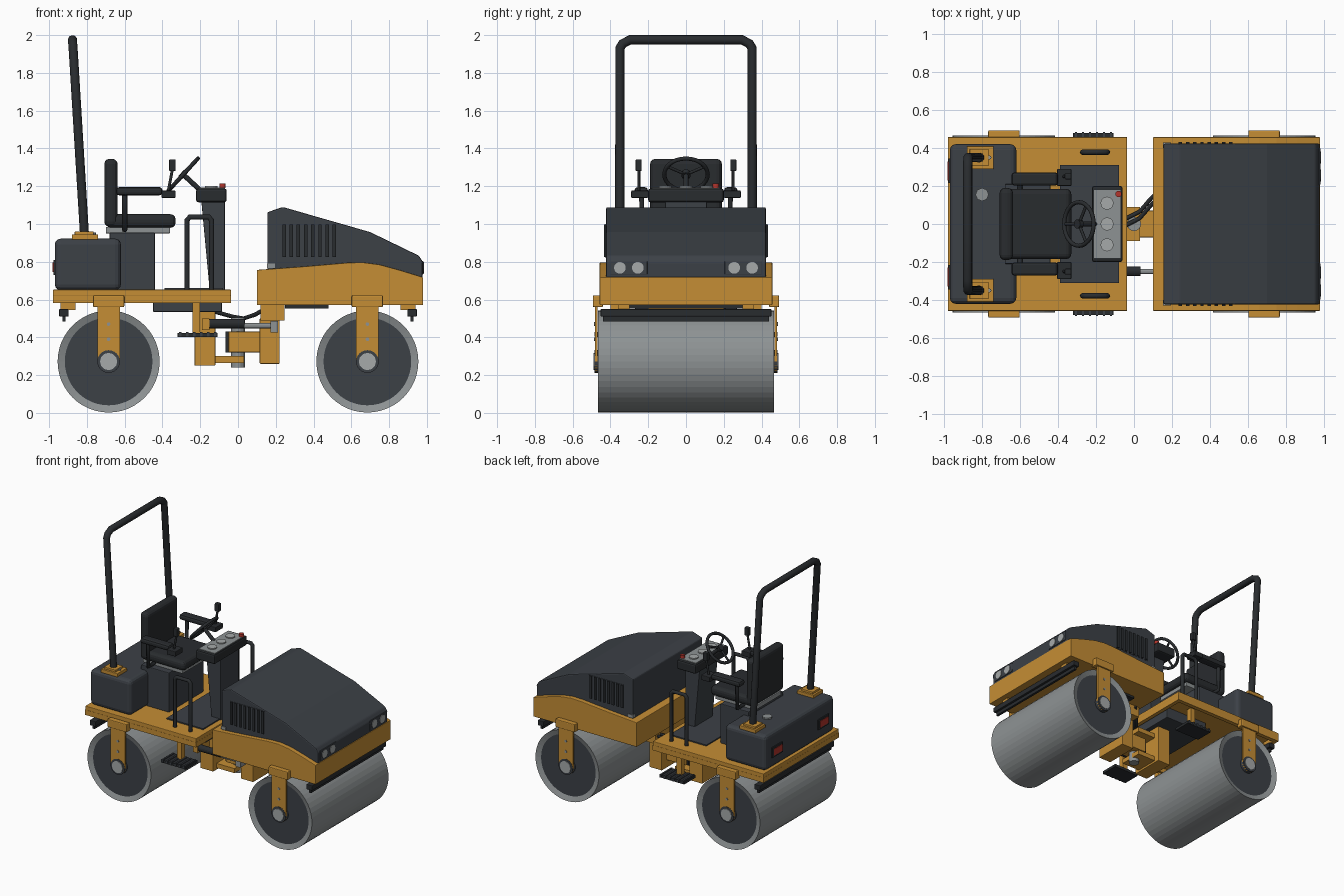
import bpy, bmesh, math
from mathutils import Vector

if "Cube" in bpy.data.objects:
    bpy.data.objects.remove(bpy.data.objects["Cube"])


def material(name, r, g, b):
    m = bpy.data.materials.new(name)
    m.diffuse_color = (r, g, b, 1)
    m.use_nodes = True
    m.node_tree.nodes["Principled BSDF"].inputs["Base Color"].default_value = m.diffuse_color
    return m


YELLOW = material("amber_paint", 0.56, 0.27, 0.035)
DARK = material("charcoal", 0.045, 0.052, 0.062)
BLACK = material("black_rubber", 0.022, 0.025, 0.028)
STEEL = material("drum_steel", 0.27, 0.29, 0.295)
LIGHT = material("light_grey", 0.38, 0.40, 0.40)
RED = material("red", 0.45, 0.035, 0.025)


def finish(name, bm, mats, bevel=0, segs=2):
    bmesh.ops.recalc_face_normals(bm, faces=bm.faces)
    me = bpy.data.meshes.new(name)
    bm.to_mesh(me)
    bm.free()
    ob = bpy.data.objects.new(name, me)
    bpy.context.collection.objects.link(ob)
    for m in mats if isinstance(mats, list) else [mats]:
        me.materials.append(m)
    if bevel:
        b = ob.modifiers.new("bevel", "BEVEL")
        b.width, b.segments, b.limit_method = bevel, segs, "ANGLE"
    return ob


def box(name, x, y, z, mat, bevel=0, segs=2):
    bm = bmesh.new()
    bmesh.ops.create_cube(bm, size=1)
    for v in bm.verts:
        v.co = [r[0] if c < 0 else r[1] for c, r in zip(v.co, (x, y, z))]
    return finish(name, bm, mat, bevel, segs)


def cyl(name, p0, p1, r, mat, n=24, bevel=0):
    p0, p1 = Vector(p0), Vector(p1)
    bm = bmesh.new()
    bmesh.ops.create_cone(bm, cap_ends=True, segments=n, radius1=r, radius2=r, depth=(p1 - p0).length)
    q = Vector((0, 0, 1)).rotation_difference(p1 - p0)
    for v in bm.verts:
        v.co = q @ v.co + (p0 + p1) / 2
    return finish(name, bm, mat, bevel)


def extrude(name, pts, y0, y1, mat, bevel=0):
    """Side profile of (x, z) points swept along y."""
    bm = bmesh.new()
    f = bm.faces.new([bm.verts.new((x, y0, z)) for x, z in pts])
    g = bmesh.ops.extrude_face_region(bm, geom=[f])["geom"]
    bmesh.ops.translate(bm, vec=(0, y1 - y0, 0), verts=[v for v in g if isinstance(v, bmesh.types.BMVert)])
    return finish(name, bm, mat, bevel)


def tube(name, pts, r, mat, closed=False):
    cu = bpy.data.curves.new(name, "CURVE")
    cu.dimensions, cu.bevel_depth, cu.bevel_resolution = "3D", r, 3
    cu.use_fill_caps = not closed
    sp = cu.splines.new("POLY")
    sp.points.add(len(pts) - 1)
    for p, c in zip(sp.points, pts):
        p.co = (*c, 1)
    sp.use_cyclic_u = closed
    cu.materials.append(mat)
    ob = bpy.data.objects.new(name, cu)
    bpy.context.collection.objects.link(ob)
    bpy.ops.object.select_all(action="DESELECT")
    ob.select_set(True)
    bpy.context.view_layer.objects.active = ob
    bpy.ops.object.convert(target="MESH")
    return ob


# drums, yokes and scrapers at both ends
for end, s in (("front", 1), ("rear", -1)):
    cx, cz = 0.685 * s, 0.272
    bm = bmesh.new()
    bmesh.ops.create_cone(bm, cap_ends=True, segments=48, radius1=0.27, radius2=0.27, depth=0.93)
    caps = [f for f in bm.faces if len(f.verts) > 4]
    bmesh.ops.inset_individual(bm, faces=caps, thickness=0.038)
    for f in caps:
        f.material_index = 1
        for v in f.verts:
            v.co.z *= 0.97
    for v in bm.verts:
        v.co = (v.co.x + cx, v.co.z, v.co.y + cz)
    finish(end + "_drum", bm, [STEEL, DARK])
    for side in (1, -1):
        y = lambda v: v * side
        arc = [(cx + 0.06 * math.cos(a), cz + 0.06 * math.sin(a)) for a in [math.pi * (1 + i / 10) for i in range(11)]]
        extrude(end + "_yoke_leg", arc + [(cx + 0.06, 0.58), (cx - 0.06, 0.58)], y(0.468), y(0.483), YELLOW)
        box(end + "_yoke_head", (cx - 0.083, cx + 0.083), sorted((y(0.44), y(0.493))), (0.56, 0.622), YELLOW, 0.006)
        cyl(end + "_hub_ring", (cx, y(0.44), cz), (cx, y(0.485), cz), 0.06, DARK)
        cyl(end + "_hub", (cx, y(0.46), cz), (cx, y(0.49), cz), 0.046, LIGHT, 12)
        for z in (0.39, 0.47):
            cyl(end + "_yoke_bolt", (cx, y(0.48), z), (cx, y(0.487), z), 0.01, STEEL, 8)
        box(end + "_scraper_bracket", sorted((0.86 * s, 0.94 * s)), sorted((y(0.3), y(0.36))), (0.545, 0.585), YELLOW)
    box(end + "_scraper", sorted((0.897 * s, 0.947 * s)), (-0.452, 0.452), (0.51, 0.55), BLACK, 0.005)
    box(end + "_scraper_blade", sorted((0.912 * s, 0.93 * s)), (-0.44, 0.44), (0.485, 0.515), BLACK)

# rear platform with a hollow underside
box("platform", (-0.98, -0.037), (-0.457, 0.457), (0.62, 0.652), YELLOW, 0.004)
for s in (1, -1):
    box("platform_side_rim", (-0.98, -0.037), sorted((0.425 * s, 0.457 * s)), (0.583, 0.622), YELLOW)
for x in (-0.98, -0.067):
    box("platform_end_rim", (x, x + 0.03), (-0.43, 0.43), (0.583, 0.622), YELLOW)
box("under_tray", (-0.45, -0.085), (-0.27, 0.27), (0.535, 0.622), DARK, 0.005)
box("floor_mat", (-0.39, -0.08), (-0.31, 0.31), (0.65, 0.661), DARK)

# rear tank, cap and tail lights
box("rear_tank", (-0.97, -0.62), (-0.42, 0.42), (0.65, 0.922), DARK, 0.03, 3)
cyl("fuel_cap", (-0.8, 0.155, 0.915), (-0.8, 0.155, 0.935), 0.035, STEEL, 8)
for s in (1, -1):
    box("tail_light_housing", (-0.978, -0.96), sorted((0.215 * s, 0.345 * s)), (0.73, 0.81), BLACK, 0.003)
    box("tail_light", (-0.982, -0.97), sorted((0.23 * s, 0.33 * s)), (0.745, 0.795), RED)
    # roll bar feet
    box("roll_bar_foot", (-0.88, -0.74), sorted((0.29 * s, 0.41 * s)), (0.918, 0.945), YELLOW, 0.003)
    box("roll_bar_collar", (-0.865, -0.765), sorted((0.305 * s, 0.395 * s)), (0.94, 0.96), YELLOW, 0.003)
    cyl("foot_bolt", (-0.762, 0.35 * s, 0.94), (-0.762, 0.35 * s, 0.955), 0.011, STEEL, 8)

# roll bar
half = [(-0.812, 0.35, 0.93), (-0.873, 0.35, 1.93), (-0.875, 0.335, 1.955), (-0.876, 0.295, 1.975)]
tube("roll_bar", half + [(x, -y, z) for x, y, z in reversed(half)], 0.025, BLACK)

# seat
box("seat_pedestal", (-0.68, -0.44), (-0.21, 0.21), (0.65, 0.955), DARK, 0.005)
box("seat_rail", (-0.70, -0.36), (-0.16, 0.16), (0.95, 0.985), STEEL, 0.004)
box("seat_cushion", (-0.70, -0.33), (-0.185, 0.185), (0.98, 1.052), BLACK, 0.028, 3)
box("seat_back", (-0.708, -0.637), (-0.19, 0.19), (0.985, 1.345), BLACK, 0.028, 3)
for s in (1, -1):
    box("armrest", (-0.645, -0.40), sorted((0.202 * s, 0.272 * s)), (1.152, 1.195), BLACK, 0.015)
    tube("armrest_post", [(-0.6, 0.15 * s, 0.97), (-0.6, 0.235 * s, 0.97), (-0.6, 0.235 * s, 1.16)], 0.014, BLACK)
    box("lever_pad", (-0.405, -0.33), sorted((0.2 * s, 0.29 * s)), (1.138, 1.177), BLACK, 0.005)
    tube("lever", [(-0.37, 0.25 * s, 1.17), (-0.347, 0.25 * s, 1.29)], 0.008, BLACK)
    box("lever_knob", (-0.365, -0.33), sorted((0.235 * s, 0.267 * s)), (1.28, 1.342), BLACK, 0.005)

# console with dials
extrude("console_column", [(-0.15, 0.65), (-0.07, 0.65), (-0.07, 1.13), (-0.195, 1.13)], -0.11, 0.11, DARK, 0.004)
box("console_head", (-0.222, -0.06), (-0.2, 0.2), (1.115, 1.188), BLACK, 0.012)
box("console_panel", (-0.21, -0.07), (-0.18, 0.18), (1.185, 1.193), STEEL)
for y in (-0.11, 0, 0.11):
    cyl("dial", (-0.142, y, 1.19), (-0.142, y, 1.201), 0.034, LIGHT, 20)
cyl("stop_button", (-0.082, 0.158, 1.19), (-0.082, 0.158, 1.215), 0.017, RED, 12)

# steering wheel
hub, u, v = Vector((-0.29, 0, 1.262)), Vector((0.675, 0, 0.737)), Vector((0, 1, 0))
rim = lambda a: hub + 0.115 * (u * math.cos(a) + v * math.sin(a))
tube("steering_wheel", [rim(2 * math.pi * i / 28) for i in range(28)], 0.011, BLACK, True)
for i in range(3):
    tube("wheel_spoke", [hub, rim(math.pi + 2 * math.pi * i / 3)], 0.008, BLACK)
n = Vector((-0.737, 0, 0.675))
cyl("wheel_hub", hub - n * 0.012, hub + n * 0.014, 0.024, BLACK, 16)
tube("steering_column", [hub, (-0.185, 0, 1.165)], 0.014, BLACK)

# handrails and steps
for s in (1, -1):
    y = 0.378 * s
    tube("handrail", [(-0.27, y, 0.65), (-0.27, y, 1.02), (-0.255, y, 1.037), (-0.155, y, 1.037),
                      (-0.14, y, 1.02), (-0.14, y, 0.65)], 0.014, BLACK)
    box("step_hanger", (-0.24, -0.2), sorted((0.36 * s, 0.4 * s)), (0.42, 0.6), YELLOW)
    box("step", (-0.32, -0.108), sorted((0.34 * s, 0.478 * s)), (0.403, 0.423), BLACK)
    for i in range(6):
        x = -0.312 + i * 0.037
        box("step_tread", (x, x + 0.012), sorted((0.345 * s, 0.484 * s)), (0.405, 0.429), DARK)

# articulated hitch
box("hitch_rear_post", (-0.23, -0.12), (-0.13, 0.13), (0.25, 0.6), YELLOW, 0.004)
box("hitch_lower_plate", (-0.13, 0.032), (-0.09, 0.09), (0.265, 0.30), YELLOW)
box("hitch_upper_plate", (-0.13, 0.032), (-0.09, 0.09), (0.455, 0.49), YELLOW)
cyl("hitch_pin", (0, 0, 0.24), (0, 0, 0.505), 0.037, STEEL, 16)
box("hitch_front_tongue", (-0.05, 0.13), (-0.07, 0.07), (0.32, 0.43), YELLOW, 0.004)
box("hitch_bearing", (-0.065, -0.045), (-0.06, 0.06), (0.32, 0.43), BLACK)
box("hitch_front_post", (0.115, 0.22), (-0.13, 0.13), (0.26, 0.5), YELLOW, 0.004)
box("hitch_front_mount", (0.12, 0.245), (-0.2, 0.2), (0.49, 0.58), YELLOW)
cyl("steering_cylinder", (-0.18, -0.25, 0.473), (0.035, -0.25, 0.473), 0.025, BLACK, 16)
cyl("steering_rod", (0.03, -0.25, 0.462), (0.19, -0.25, 0.462), 0.014, STEEL, 12)
box("rod_bracket", (0.172, 0.212), (-0.275, -0.13), (0.425, 0.487), STEEL)
box("cylinder_bracket", (-0.19, -0.15), (-0.275, -0.1), (0.44, 0.5), YELLOW)
for y in (0, 0.035):
    tube("hose", [(-0.12, y - 0.04, 0.535), (-0.03, y, 0.51), (0.03, y + 0.03, 0.50), (0.09, y + 0.1, 0.52),
                  (0.16, y + 0.17, 0.56)], 0.011, BLACK)

# front frame and hood
extrude("front_frame", [(0.1, 0.57), (0.98, 0.57), (0.98, 0.718), (0.86, 0.755), (0.75, 0.785), (0.66, 0.797),
                        (0.58, 0.795), (0.35, 0.775), (0.1, 0.757)], -0.457, 0.457, YELLOW, 0.004)
box("frame_skid", (0.25, 0.48), (-0.3, 0.3), (0.553, 0.575), BLACK)
extrude("hood", [(0.155, 0.74), (0.975, 0.70), (0.978, 0.8), (0.958, 0.832), (0.70, 0.957), (0.237, 1.09),
                 (0.155, 1.062)], -0.423, 0.423, DARK, 0.008)
for s in (1, -1):
    y = lambda a, b: sorted((a * s, b * s))
    box("vent_panel", (0.225, 0.53), y(0.41, 0.425), (0.82, 1.0), DARK)
    for i in range(8):
        x = 0.235 + i * 0.038
        box("vent_slat", (x, x + 0.018), y(0.41, 0.433), (0.825, 0.998), BLACK)
    box("hood_latch", (0.153, 0.195), y(0.40, 0.428), (0.768, 0.79), STEEL)
    # headlights
    box("headlight_housing", (0.965, 0.981), y(0.205, 0.4), (0.732, 0.805), DARK, 0.003)
    for yy in (0.255, 0.35):
        cyl("headlight", (0.97, yy * s, 0.768), (0.985, yy * s, 0.768), 0.031, LIGHT, 20)
